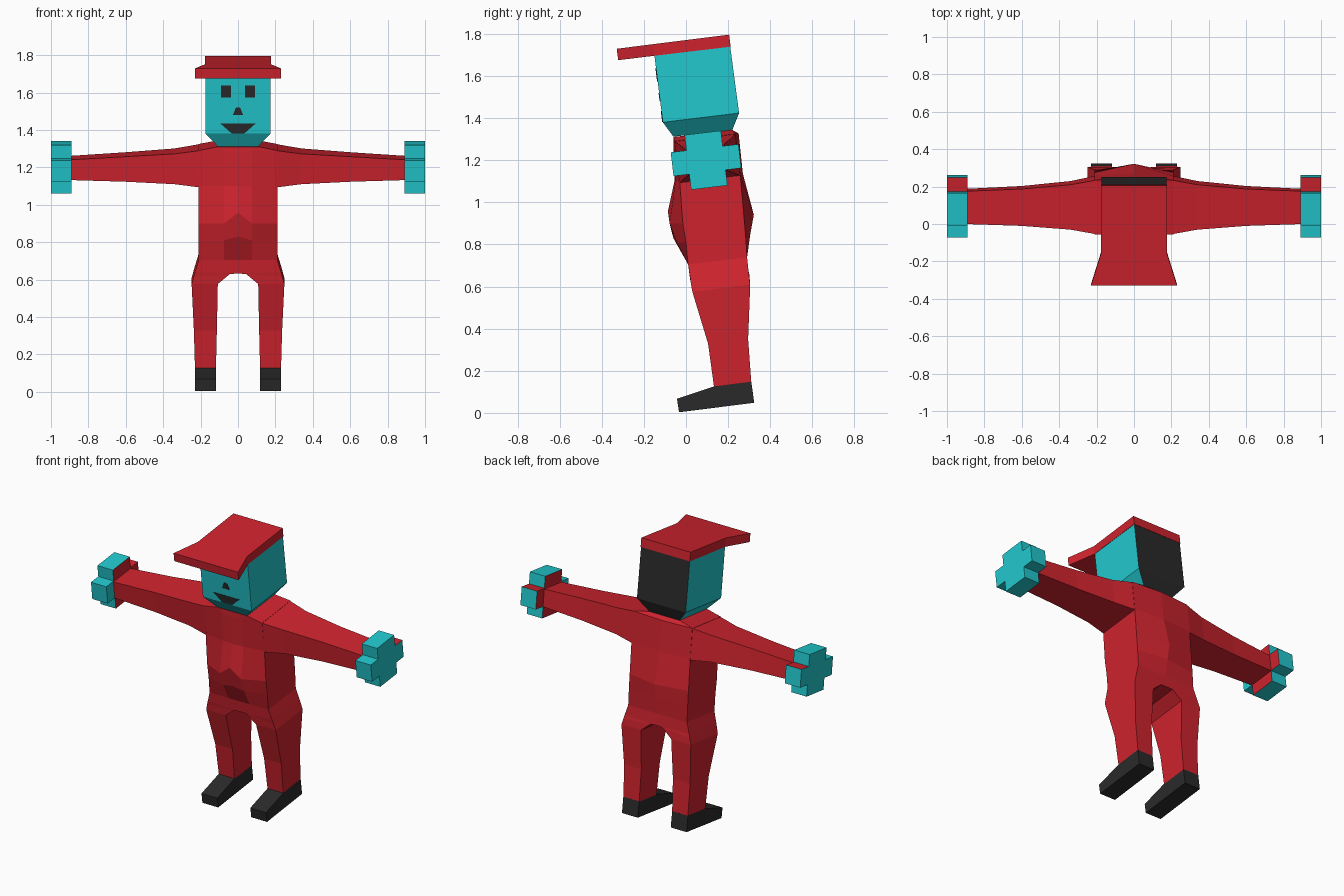
import bpy
import bmesh
from math import atan
from mathutils import Matrix, Vector

default_cube = bpy.data.objects.get("Cube")
if default_cube:
    bpy.data.objects.remove(default_cube, do_unlink=True)

LEAN = 0.12  # the whole figure leans forward: height gained per unit of depth


def make_material(name, colour):
    material = bpy.data.materials.new(name)
    material.use_nodes = True
    material.diffuse_color = (*colour, 1)
    shader = next(n for n in material.node_tree.nodes if n.type == 'BSDF_PRINCIPLED')
    shader.inputs["Base Color"].default_value = (*colour, 1)
    return material


red = make_material("red cloth", (0.62, 0.017, 0.027))
cyan = make_material("cyan skin", (0.016, 0.58, 0.62))
dark = make_material("dark grey", (0.023, 0.023, 0.023))


def finish(name, bm, materials, mirrored=False, rule=None):
    """Turn a bmesh into a flat shaded object, optionally mirrored across x."""
    bmesh.ops.recalc_face_normals(bm, faces=bm.faces)
    bm.normal_update()
    if rule:
        for face in bm.faces:
            face.material_index = rule(face)
    mesh = bpy.data.meshes.new(name)
    bm.to_mesh(mesh)
    bm.free()
    for material in materials:
        mesh.materials.append(material)
    obj = bpy.data.objects.new(name, mesh)
    bpy.context.collection.objects.link(obj)
    if mirrored:
        obj.modifiers.new("Mirror", 'MIRROR').use_mirror_merge = False
    return obj


def loft(name, rings, materials, **options):
    """Skin a list of closed rings and cap both ends."""
    bm = bmesh.new()
    loops = [[bm.verts.new(p) for p in ring] for ring in rings]
    for a, b in zip(loops, loops[1:]):
        for i in range(len(a)):
            j = (i + 1) % len(a)
            bm.faces.new((a[i], a[j], b[j], b[i]))
    bm.faces.new(loops[0])
    bm.faces.new(loops[-1])
    return finish(name, bm, materials, **options)


def leaned(z, front, back):
    return z + LEAN * (back - front)


# Torso: side corners plus a ridge down the middle of the belly and back
def torso_ring(x, front, z, mid_y, ridge_y, ridge_z, back, back_ridge):
    mid_x = 0.075
    half = [(mid_x, mid_y, z), (x, front, z), (x, back, leaned(z, front, back))]
    mirror = [(-px, py, pz) for px, py, pz in reversed(half)]
    spine = (0, back_ridge, leaned(z, front, back_ridge))
    return [(0, ridge_y, ridge_z)] + half + [spine] + mirror


loft("torso", [torso_ring(*row) for row in (
    (0.11, -0.06, 1.31, -0.06, -0.06, 1.31, 0.22, 0.22),
    (0.21, -0.055, 1.29, -0.06, -0.06, 1.27, 0.235, 0.25),
    (0.21, -0.03, 1.1, -0.05, -0.055, 1.1, 0.257, 0.27),
    (0.21, -0.015, 0.9, -0.078, -0.086, 0.957, 0.275, 0.322),
    (0.21, 0, 0.81, -0.045, -0.06, 0.83, 0.283, 0.305),
    (0.21, 0.01, 0.705, 0.01, 0.01, 0.705, 0.29, 0.29),
)], [red])


# Legs: rings run from the waist over the crotch arch down to the ankle
def leg_ring(inner, outer, front, back, z, inner_z=None):
    inner_z = inner_z or z
    return [(inner, front, inner_z), (outer, front, z),
            (outer, back, leaned(z, front, back)),
            (inner, back, leaned(inner_z, front, back))]


loft("legs", [leg_ring(*row) for row in (
    (0, 0.21, 0.01, 0.29, 0.705),
    (0, 0.23, 0.02, 0.297, 0.64, 0.632),
    (0.043, 0.237, 0.023, 0.3, 0.615, 0.63),
    (0.108, 0.248, 0.03, 0.305, 0.576),
    (0.113, 0.236, 0.105, 0.295, 0.328),
    (0.118, 0.23, 0.133, 0.31, 0.124),
)], [red], mirrored=True)

# Shoes: side profile stretched across the foot
shoe_profile = [(-0.043, 0.067), (0.133, 0.126), (0.31, 0.148),
                (0.324, 0.048), (-0.033, 0.003)]
loft("shoes", [[(x, y, z) for y, z in shoe_profile] for x in (0.118, 0.231)],
     [dark], mirrored=True)


# Arms: slanted rectangles tapering towards the wrist
def arm_ring(x, front, back, top, bottom):
    slide = LEAN * (top - bottom)
    return [(x, front, top), (x, back, leaned(top, front, back)),
            (x, back + slide, leaned(bottom, front, back)),
            (x, front + slide, bottom)]


loft("arms", [arm_ring(*row) for row in (
    (0.2, -0.055, 0.235, 1.29, 1.092),
    (0.34, -0.03, 0.21, 1.272, 1.11),
    (0.6, -0.01, 0.187, 1.257, 1.123),
    (0.9, 0, 0.175, 1.24, 1.132),
)], [red], mirrored=True)

# Hands: a cross of blocks with red cuff faces on the inside
HAND = Matrix.Translation((0.945, 0.095, 1.2)) @ Matrix.Rotation(atan(LEAN), 4, 'X')


def cuff_rule(face):
    centre = face.calc_center_median()
    inside = face.normal.x < -0.9 and centre.y > 0
    rear_top = face.normal.z > 0.9 and centre.y > 0.17
    return 1 if inside or rear_top else 0


bm = bmesh.new()
for y, depth, height in ((0, 0.174, 0.262), (-0.124, 0.076, 0.114), (0.124, 0.076, 0.114)):
    block = HAND @ Matrix.Translation((0, y, 0)) @ Matrix.Diagonal((0.11, depth, height, 1))
    bmesh.ops.create_cube(bm, size=1, matrix=block)
finish("hands", bm, [cyan, red], mirrored=True, rule=cuff_rule)


# Head: box tapering into the jaw, with a dark back of hair
def head_ring(x, front, front_z, back, back_z):
    return [(-x, front, front_z), (x, front, front_z), (x, back, back_z), (-x, back, back_z)]


loft("head", [head_ring(*row) for row in (
    (0.174, -0.15, 1.697, 0.21, 1.74),
    (0.174, -0.11, 1.38, 0.252, 1.424),
    (0.108, -0.06, 1.312, 0.22, 1.343),
)], [cyan, dark], rule=lambda face: int(face.normal.y > 0.7))


# Cap: slab over the head with a flared brim
def cap_ring(x, top_y, top, bottom_y, bottom):
    return [(-x, top_y, top), (x, top_y, top), (x, bottom_y, bottom), (-x, bottom_y, bottom)]


loft("cap", [cap_ring(*row) for row in (
    (0.176, 0.205, 1.796, 0.212, 1.739),
    (0.176, -0.157, 1.751, -0.15, 1.696),
    (0.23, -0.329, 1.729, -0.322, 1.675),
)], [red])


# Face details: thin plates lying on the sloping front of the head
def face_plate(name, outline, mirrored=False):
    def on_face(x, z, lift):
        return Vector((x, -0.15 + 0.127 * (1.697 - z) - lift, z))
    loft(name, [[on_face(x, z, lift) for x, z in outline] for lift in (-0.002, 0.003)],
         [dark], mirrored=mirrored)


face_plate("eyes", [(0.037, 1.573), (0.09, 1.573), (0.09, 1.637), (0.037, 1.637)], True)
face_plate("nose", [(-0.027, 1.481), (0.027, 1.481), (0.011, 1.52), (-0.011, 1.52)])
face_plate("mouth", [(-0.035, 1.382), (0.035, 1.382), (0.093, 1.433), (-0.093, 1.433)])
